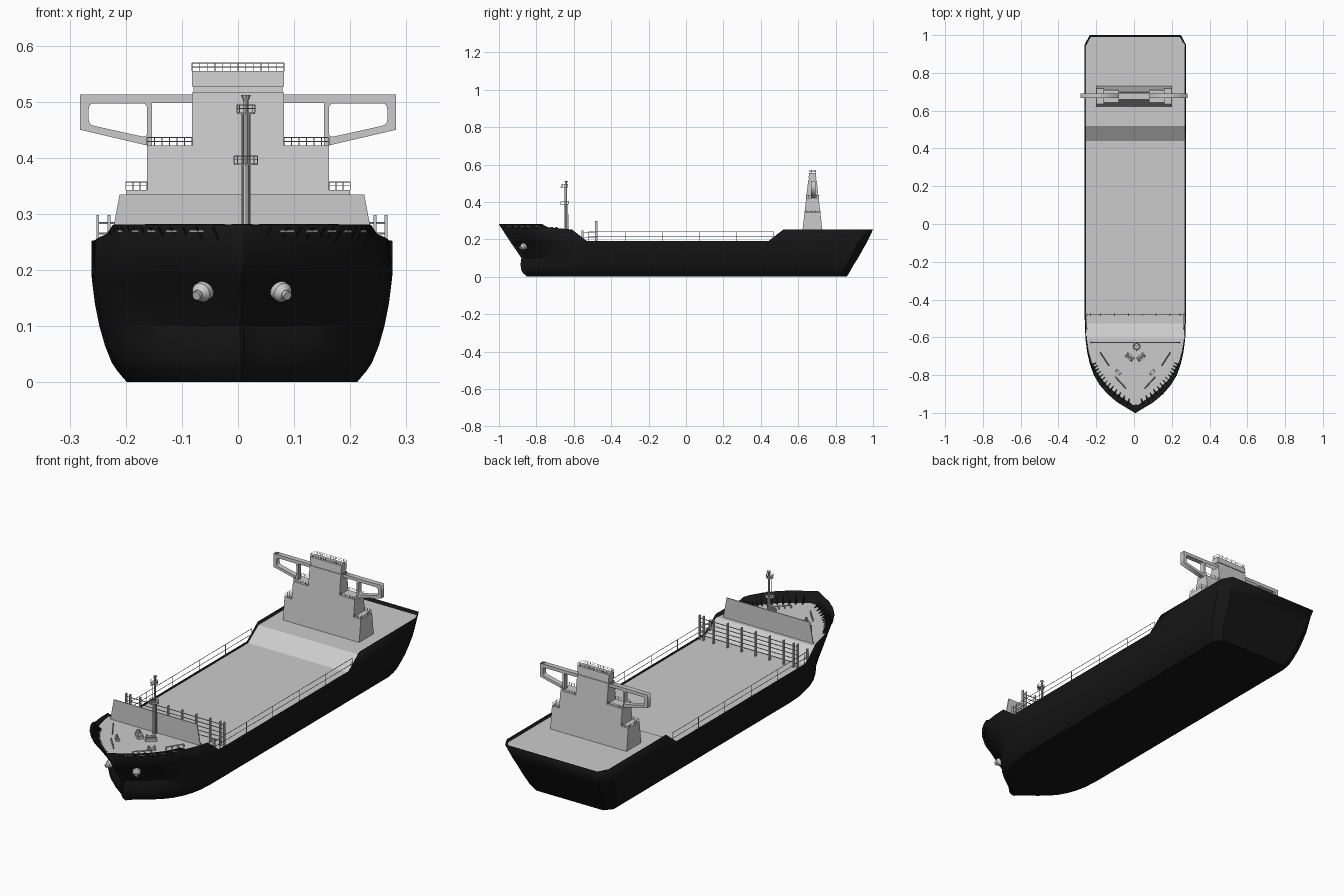
import bpy, bmesh, math
from mathutils import Vector, Matrix

if "Cube" in bpy.data.objects:
    bpy.data.objects.remove(bpy.data.objects["Cube"])

CX = 0.007          # hull centreline
DECK, MAIN = 0.238, 0.183


def material(name, c):
    m = bpy.data.materials.new(name)
    m.diffuse_color = (c, c, c, 1)
    m.use_nodes = True
    m.node_tree.nodes["Principled BSDF"].inputs["Base Color"].default_value = m.diffuse_color
    return m


BLACK = material("hull_black", 0.008)


def finish(name, bm, mat=None, smooth=None):
    bmesh.ops.recalc_face_normals(bm, faces=bm.faces)
    me = bpy.data.meshes.new(name)
    bm.to_mesh(me)
    bm.free()
    ob = bpy.data.objects.new(name, me)
    bpy.context.collection.objects.link(ob)
    if mat:
        me.materials.append(mat)
    if smooth:
        bpy.ops.object.select_all(action='DESELECT')
        ob.select_set(True)
        bpy.context.view_layer.objects.active = ob
        bpy.ops.object.shade_smooth_by_angle(angle=math.radians(smooth))
    return ob


def interp(table, v):
    for (a, fa), (b, fb) in zip(table, table[1:]):
        if v <= b:
            return fa + (fb - fa) * max(0, (v - a) / (b - a))
    return table[-1][1]


def tube(bm, a, b, r, n=6, r2=None):
    a, b = Vector(a), Vector(b)
    d = b - a
    m = Matrix.Translation((a + b) / 2) @ d.to_track_quat('Z', 'Y').to_matrix().to_4x4()
    bmesh.ops.create_cone(bm, cap_ends=True, segments=n, radius1=r,
                          radius2=r if r2 is None else r2, depth=d.length, matrix=m)


def box(bm, c, s, rot=0):
    m = Matrix.Translation(c) @ Matrix.Rotation(rot, 4, 'Z') @ Matrix.Diagonal((*s, 1))
    bmesh.ops.create_cube(bm, size=1, matrix=m)


def railing(bm, path, h, rows, gap, r):
    path = [Vector(p) for p in path]
    up = Vector((0, 0, h))
    for a, b in zip(path, path[1:]):
        n = max(1, round((b - a).length / gap))
        for i in range(n + 1):
            p = a.lerp(b, i / n)
            tube(bm, p, p + up, r, 4)
        for k in range(1, rows + 1):
            tube(bm, a + up * k / rows, b + up * k / rows, r, 4)


# Hull: levels of (z, stem y, stern y, half beam, fineness of the bow)
LEVELS = [(0, -.85, .86, .205, 1.5), (.02, -.872, .872, .222, 1.5), (.035, -.88, .88, .232, 1.5),
          (.065, -.885, .897, .244, 1.6), (.1, -.88, .92, .254, 1.8), (.14, -.907, .942, .262, 1.8),
          (.18, -.935, .965, .267, 1.6), (None, -1, 1, .268, 1)]
BEAM = [(-1, .0), (-.985, .1), (-.945, .35), (-.9, .55), (-.85, .71), (-.8, .82), (-.74, .9),
        (-.68, .95), (-.61, .985), (-.5, 1), (.95, 1), (1, .9)]
SHEER = [(-1, .28), (-.77, .28), (-.74, .264), (-.61, .252), (-.53, .19), (.44, .19), (.52, .252), (1, .252)]
STATIONS = [-1, -.985, -.965, -.945, -.9, -.85, -.8, -.77, -.74, -.68, -.61, -.53, -.5, 0, .44, .52, .7, .95, 1]


def hull_point(Y, k):
    z, stem, stern, hb, fine = LEVELS[k]
    y = Y
    if Y < -.5:
        y = -.5 + (Y + .5) * (-.5 - stem) / .5
    elif Y > .52:
        y = .52 + (Y - .52) * (stern - .52) / .48
    return Vector((max(hb * interp(BEAM, Y) ** fine, .002), y, interp(SHEER, Y) if z is None else z))


def deck_point(Y):
    z = MAIN if -.531 < Y < .441 else DECK
    a, b = hull_point(Y, 6), hull_point(Y, 7)
    p = a.lerp(b, (z - a.z) / (b.z - a.z))
    p.x = max(p.x - .004, .001)
    return p


def side(p, s):
    return Vector((CX + s * p.x, p.y, p.z))


bm = bmesh.new()
n = len(LEVELS)
rings = []
for Y in STATIONS:
    pts = [side(hull_point(Y, k), -1) for k in reversed(range(n))]
    pts += [side(hull_point(Y, k), 1) for k in range(n)]
    rings.append([bm.verts.new(p) for p in pts])
for a, b in zip(rings, rings[1:]):
    for i in range(2 * n - 1):
        bm.faces.new((a[i], a[i + 1], b[i + 1], b[i]))
for ring in (rings[0], rings[-1]):
    for i in range(n - 1):
        bm.faces.new((ring[i], ring[i + 1], ring[-2 - i], ring[-1 - i]))
hull = finish("hull", bm, BLACK, 25)
sol = hull.modifiers.new("plating", 'SOLIDIFY')
sol.thickness, sol.offset = .003, -1

# Deck with its two ramps
bm = bmesh.new()
rows = [[bm.verts.new(side(deck_point(Y), s)) for s in (-1, 1)] for Y in STATIONS[1:]]
rows[-1][0].co.y = rows[-1][1].co.y = .992
for a, b in zip(rows, rows[1:]):
    bm.faces.new((a[0], a[1], b[1], b[0]))
finish("deck", bm)

# Bulwark stays and mooring openings round the bow
stays, ports = bmesh.new(), bmesh.new()
for s in (-1, 1):
    for i in range(13):
        Y = -.97 + i * .018
        lo, hi = side(deck_point(Y), s), side(hull_point(Y, 7), s)
        hi.z -= .003
        inward = (Vector((CX, -.66, 0)) - Vector((lo.x, lo.y, 0))).normalized() * .02
        t = Vector((-inward.y, inward.x, 0)).normalized() * .0015
        f = [[stays.verts.new(p + d) for p in (lo, lo + inward, hi)] for d in (t, -t)]
        stays.faces.new(f[0])
        stays.faces.new(f[1])
        for j in range(3):
            stays.faces.new((f[0][j], f[0][j - 1], f[1][j - 1], f[1][j]))
    for Y in (-.95, -.915, -.88, -.845, -.8):
        a, b = [side(hull_point(y, 6).lerp(hull_point(y, 7), .89), s) for y in (Y - .008, Y + .008)]
        tube(ports, a, b, .0025)
finish("bulwark_stays", stays, BLACK)
finish("mooring_openings", ports)

# Anchors in their pockets
bm = bmesh.new()
for s in (-1, 1):
    p = Vector((CX + s * .058, -.85, .17))
    d = Vector((s * .5, -.8, -.35)).normalized()
    tube(bm, p, p + d * .03, .018, 16)
    tube(bm, p + d * .03, p + d * .04, .018, 16, .009)
    tube(bm, p + d * .04, p + d * .047, .008, 12)
finish("anchors", bm, None, 30)

# Breakwater plate behind the foremast
bm = bmesh.new()
v = [[bm.verts.new((CX + x, y, z)) for x, z in ((-.236, DECK), (.236, DECK), (.218, .335), (-.218, .335))]
     for y in (-.629, -.625)]
bm.faces.new(v[0])
bm.faces.new(v[1])
for i in range(4):
    bm.faces.new((v[0][i], v[0][i - 1], v[1][i - 1], v[1][i]))
finish("breakwater", bm)

# Foremast with lookout platforms
bm = bmesh.new()
MX, MY = .014, -.64
tube(bm, (MX, MY, DECK), (MX, MY, .39), .007, 10)
tube(bm, (MX, MY, .39), (MX, MY, .5), .0045, 8)
for dx in (-.006, .007):
    tube(bm, (MX + dx, MY - .009, DECK), (MX + dx, MY - .009, .48), .0015, 4)
for z, r in ((.387, .021), (.478, .016)):
    tube(bm, (MX, MY - .008, z), (MX, MY - .008, z + .003), r, 12)
    ring = [(MX + r * math.cos(i * math.pi / 4), MY - .008 + r * math.sin(i * math.pi / 4), z + .003) for i in range(9)]
    railing(bm, ring, .013, 2, .05, .0008)
    tube(bm, (MX, MY, z), (MX, MY - .034, z), .002, 5)
tube(bm, (MX, MY, .5), (MX, MY, .512), .004, 8, .009)
finish("foremast", bm)

# Forecastle winches, bollards and hoops
bm = bmesh.new()
for s in (-1, 1):
    c = Vector((CX + s * .03, -.705, DECK))
    box(bm, c + Vector((0, 0, .006)), (.05, .028, .012), s * .7)
    ax = Vector((math.cos(s * .7), math.sin(s * .7), 0)) * .02
    up = Vector((0, 0, .017))
    tube(bm, c - ax + up, c + ax + up, .006, 10)
    for e in (-1, 1):
        tube(bm, c + ax * e * .8 + up, c + ax * e + up, .012, 10)
    box(bm, (CX + s * .09, -.785, DECK + .004), (.035, .016, .008), s * .8)
    for d in (-.009, .009):
        tube(bm, (CX + s * (.09 + d), -.785 + d, DECK), (CX + s * (.09 + d), -.785 + d, DECK + .02), .005, 8)
    for (x0, y0), (x1, y1) in (((.185, -.68), (.14, -.75)), ((.105, -.81), (.05, -.87))):
        railing(bm, [(CX + s * x0, y0, DECK), (CX + s * x1, y1, DECK)], .014, 1, .03, .003)
finish("mooring_gear", bm)

# Cargo fence across the deck and side rails
bm = bmesh.new()
for x in [-.257 + i * .0734 for i in range(8)] + [-.237, .237]:
    box(bm, (CX + x, -.48, (MAIN + .298) / 2), (.005, .012, .298 - MAIN))
for z in (.205, .225, .245, .265, .284):
    tube(bm, (CX - .257, -.48, z), (CX + .257, -.48, z), .002, 5)
for s in (-1, 1):
    box(bm, (CX + s * .255, -.553, .222), (.006, .012, .05))
    for z in (.21, .235):
        tube(bm, (CX + s * .257, -.553, z), (CX + s * .257, -.48, z), .0018, 5)
finish("cargo_fence", bm)
bm = bmesh.new()
for s in (-1, 1):
    railing(bm, [(CX + s * .263, -.52, .188), (CX + s * .263, .47, .188)], .052, 2, .19, .0016)
finish("side_rails", bm)

# Deckhouse: stepped tower that tapers fore and aft
BY = .676


def depth(z):
    return .053 - (z - .25) * .115


bm, rl = bmesh.new(), bmesh.new()
for z0, z1, hx, rail_in in ((.235, .343, .2, .162), (.343, .422, .162, .082), (.422, .516, .082, None),
                            (.516, .527, .079, None), (.527, .555, .082, 0)):
    shrink = .004 if z0 == .516 else 0
    v = []
    for z in (z0, z1):
        h = depth(z) - shrink
        v.append([bm.verts.new((x * hx, BY + y * h, z)) for x, y in ((-1, -1), (1, -1), (1, 1), (-1, 1))])
    bm.faces.new(v[0])
    bm.faces.new(v[1])
    for i in range(4):
        bm.faces.new((v[0][i - 1], v[0][i], v[1][i], v[1][i - 1]))
    if rail_in is not None:
        h = depth(z1)
        for s in (-1, 1):
            railing(rl, [(s * rail_in, BY - h, z1), (s * hx, BY - h, z1), (s * hx, BY + h, z1),
                         (s * rail_in, BY + h, z1)], .014, 2, .013, .0007)
finish("deckhouse", bm)
finish("deckhouse_rails", rl)


# Bridge wings: open frames with rounded windows
def rounded(pts, r):
    out = []
    pts = [Vector(p) for p in pts]
    for i, p in enumerate(pts):
        a = p + (pts[i - 1] - p).normalized() * r
        b = p + (pts[(i + 1) % len(pts)] - p).normalized() * r
        out += [a.lerp(p, t).lerp(p.lerp(b, t), t) for t in (0, .25, .5, .75, 1)]
    return out


frame = [(.078, .513), (.282, .513), (.282, .45), (.162, .422), (.153, .422), (.153, .498), (.078, .498)]
window = rounded([(.162, .497), (.266, .497), (.266, .459), (.162, .436)], .01)
for s, name in ((-1, "bridge_wing_port"), (1, "bridge_wing_starboard")):
    cu = bpy.data.curves.new(name, 'CURVE')
    cu.dimensions, cu.fill_mode, cu.extrude = '2D', 'BOTH', .012
    for pts in (frame, window):
        sp = cu.splines.new('POLY')
        sp.points.add(len(pts) - 1)
        for q, p in zip(sp.points, pts):
            q.co = (s * p[0], p[1], 0, 1)
        sp.use_cyclic_u = True
    ob = bpy.data.objects.new(name, cu)
    ob.location.y = BY + .004
    ob.rotation_euler.x = math.pi / 2
    bpy.context.collection.objects.link(ob)
    bpy.ops.object.select_all(action='DESELECT')
    ob.select_set(True)
    bpy.context.view_layer.objects.active = ob
    bpy.ops.object.convert(target='MESH')
